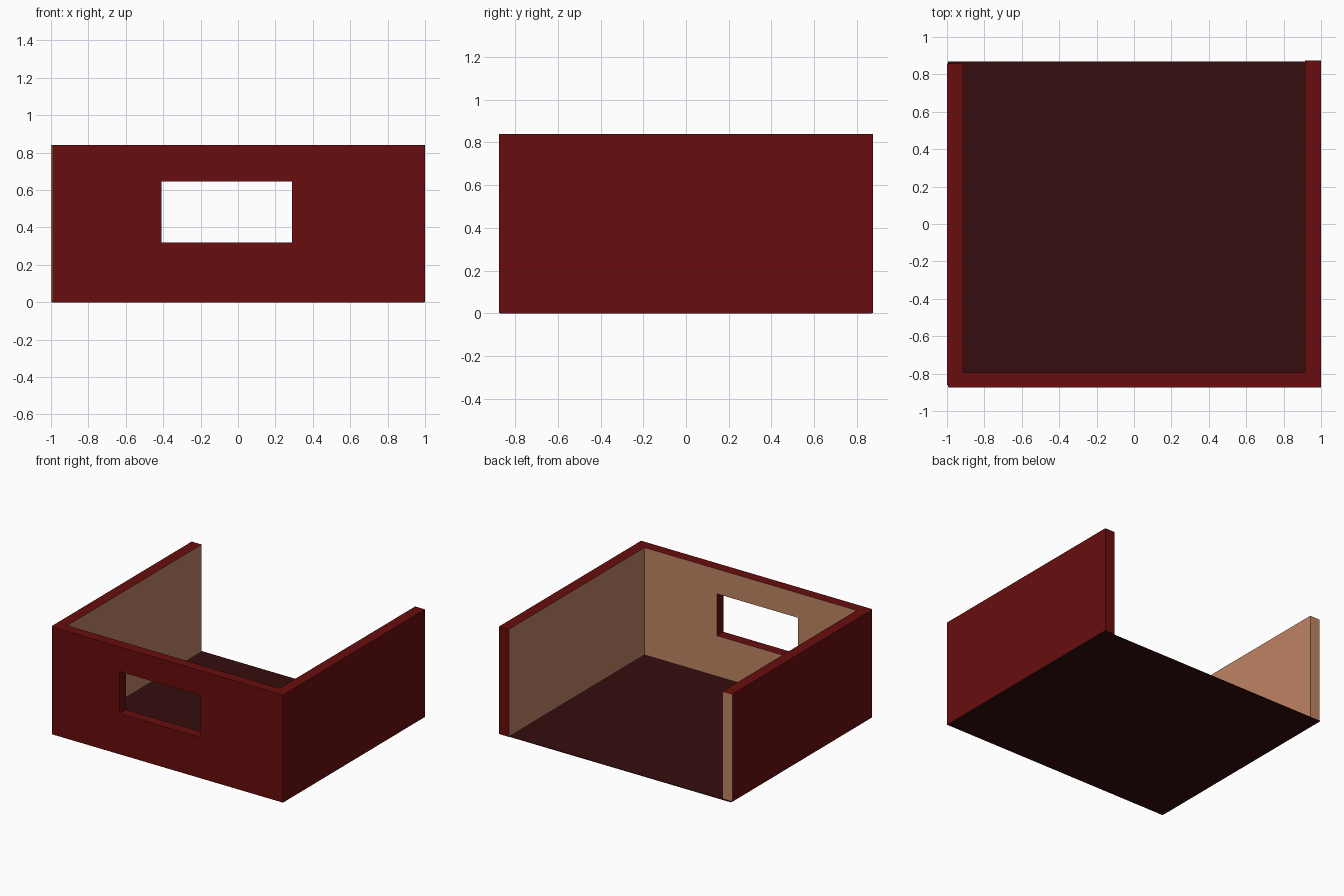
import bpy
import bmesh
from mathutils import Vector

cube = bpy.data.objects.get("Cube")
if cube:
    bpy.data.objects.remove(cube, do_unlink=True)


def make_material(name, colour):
    mat = bpy.data.materials.new(name)
    mat.use_nodes = True
    mat.diffuse_color = (*colour, 1)
    mat.node_tree.nodes["Principled BSDF"].inputs["Base Color"].default_value = (*colour, 1)
    return mat


RED = make_material("dark red paint", (0.14, 0.004, 0.004))
TAN = make_material("tan plaster", (0.52, 0.23, 0.125))
FLOOR = make_material("brown floor", (0.037, 0.004, 0.0045))
HEIGHT = 0.84
BASE = 0.002  # walls sit just inside the floor plate


def finish(name, bm, main, accent=None, accent_directions=()):
    """Turn a bmesh into an object; faces pointing an accent way get the accent."""
    bmesh.ops.recalc_face_normals(bm, faces=bm.faces)
    for face in bm.faces:
        if any(face.normal.dot(Vector(d)) > 0.9 for d in accent_directions):
            face.material_index = 1
    mesh = bpy.data.meshes.new(name)
    bm.to_mesh(mesh)
    bm.free()
    mesh.materials.append(main)
    if accent:
        mesh.materials.append(accent)
    obj = bpy.data.objects.new(name, mesh)
    bpy.context.collection.objects.link(obj)


def box(name, low, high, *paint):
    bm = bmesh.new()
    bmesh.ops.create_cube(bm, size=1)
    low, high = Vector(low), Vector(high)
    for v in bm.verts:
        v.co = (low + high) / 2 + v.co * (high - low)
    finish(name, bm, *paint)


def wall_with_window(name, outer, inner, y_front, y_back, *paint):
    """Rectangular frame in the xz plane, extruded through the wall thickness."""
    bm = bmesh.new()
    rings = []
    for x0, x1, z0, z1 in (outer, inner):
        rings.append([bm.verts.new((x, y_front, z))
                      for x, z in ((x0, z0), (x1, z0), (x1, z1), (x0, z1))])
    out, hole = rings
    faces = []
    for i in range(4):
        j = (i + 1) % 4
        faces.append(bm.faces.new((out[i], out[j], hole[j], hole[i])))
    front = bmesh.ops.extrude_face_region(bm, geom=faces, use_keep_orig=True)["geom"]
    for v in front:
        if isinstance(v, bmesh.types.BMVert):
            v.co.y = y_back
    finish(name, bm, *paint)


# Floor plate
box("floor", (-0.995, -0.87, 0), (0.998, 0.868, 0.004), FLOOR)

# Side walls, plastered inside
box("left_wall", (0.915, -0.80, BASE), (1, 0.875, HEIGHT),
    RED, TAN, [(-1, 0, 0)])
box("right_wall", (-1, -0.86, BASE), (-0.915, 0.858, HEIGHT),
    RED, TAN, [(1, 0, 0), (0, 1, 0), (0, -1, 0)])

# Front wall with a window opening, plastered inside
wall_with_window("front_wall", (-0.993, 1, BASE, HEIGHT), (-0.41, 0.29, 0.32, 0.647),
                 -0.875, -0.795, RED, TAN, [(0, 1, 0)])
